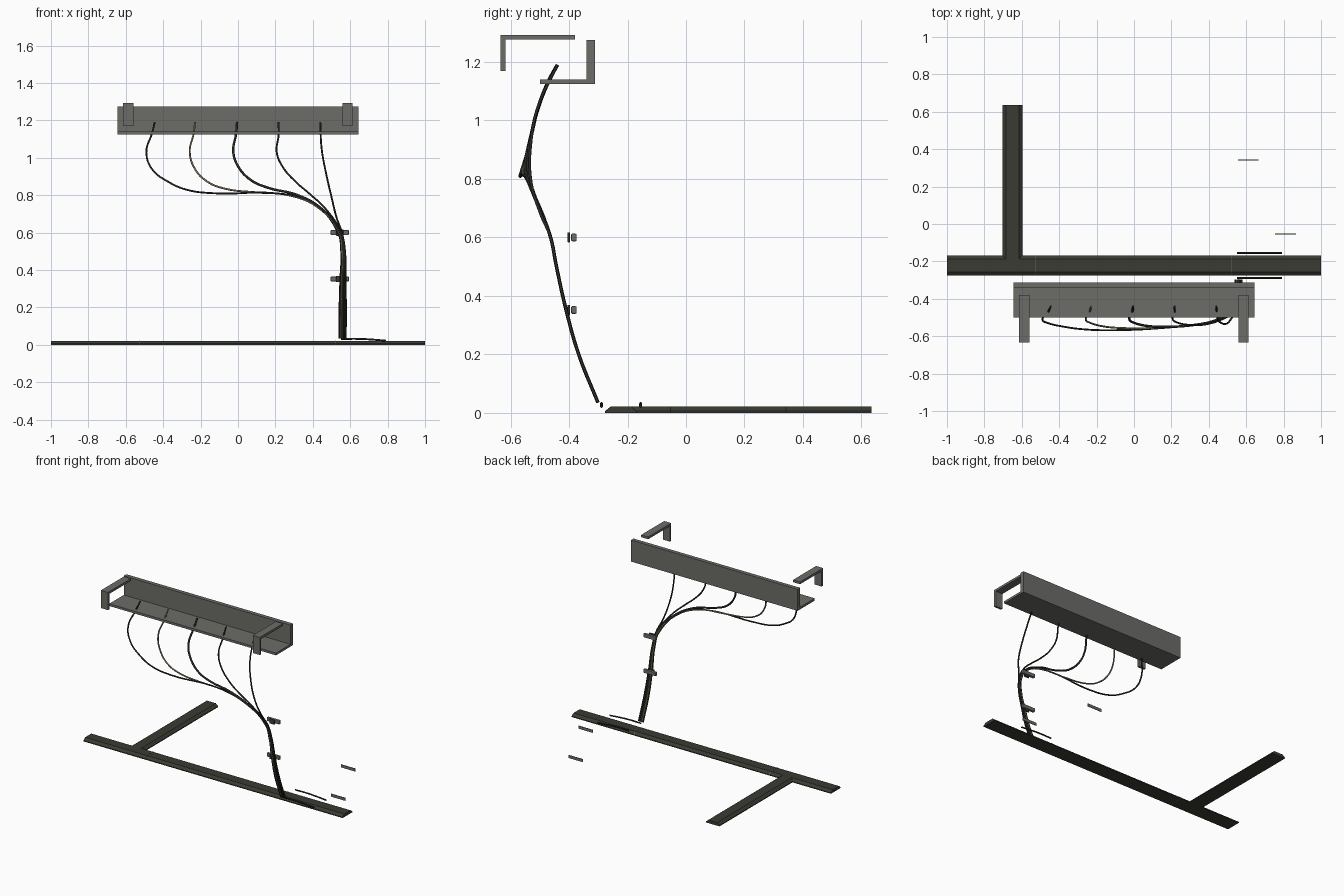
import bpy, bmesh, math
from mathutils import Vector

if "Cube" in bpy.data.objects:
    bpy.data.objects.remove(bpy.data.objects["Cube"])


def material(name, r, g, b):
    m = bpy.data.materials.new(name)
    m.diffuse_color = (r, g, b, 1)
    m.use_nodes = True
    m.node_tree.nodes["Principled BSDF"].inputs["Base Color"].default_value = m.diffuse_color
    return m


GREY = material("steel_grey", 0.15, 0.15, 0.14)
DARK = material("channel_dark", 0.043, 0.043, 0.033)
BLACK = material("cable_black", 0.022, 0.023, 0.018)
TAN = material("cable_tan", 0.24, 0.19, 0.12)


def add(name, mesh, mat):
    mesh.materials.clear()
    mesh.materials.append(mat)
    ob = bpy.data.objects.new(name, mesh)
    bpy.context.collection.objects.link(ob)
    return ob


def box(name, lo, hi, mat, bevel=0):
    bm = bmesh.new()
    bmesh.ops.create_cube(bm, size=1)
    for v in bm.verts:
        v.co = [(a + b) / 2 + c * (b - a) for a, b, c in zip(lo, hi, v.co)]
    if bevel:
        bmesh.ops.bevel(bm, geom=bm.edges[:], offset=bevel, segments=2,
                        profile=0.5, affect='EDGES')
    me = bpy.data.meshes.new(name)
    bm.to_mesh(me)
    bm.free()
    return add(name, me, mat)


def prism(name, profile, start, along, side, mat):
    """Extrude a (sideways, up) profile from start along a vector."""
    bm = bmesh.new()
    start, along, side = Vector(start), Vector(along), Vector(side)
    f = bm.faces.new([bm.verts.new(start + side * s + Vector((0, 0, z))) for s, z in profile])
    r = bmesh.ops.extrude_face_region(bm, geom=[f])
    bmesh.ops.translate(bm, vec=along, verts=[v for v in r['geom'] if isinstance(v, bmesh.types.BMVert)])
    bmesh.ops.recalc_face_normals(bm, faces=bm.faces[:])
    me = bpy.data.meshes.new(name)
    bm.to_mesh(me)
    bm.free()
    return add(name, me, mat)


def cable(name, pts, radius, mat):
    cu = bpy.data.curves.new(name, 'CURVE')
    cu.dimensions = '3D'
    cu.bevel_depth = radius
    cu.bevel_resolution = 2
    cu.resolution_u = 6
    cu.use_fill_caps = True
    sp = cu.splines.new('BEZIER')
    sp.bezier_points.add(len(pts) - 1)
    for bp, p in zip(sp.bezier_points, pts):
        bp.co = p
        bp.handle_left_type = bp.handle_right_type = 'AUTO'
    tmp = bpy.data.objects.new(name + "_path", cu)
    bpy.context.collection.objects.link(tmp)
    bpy.context.view_layer.update()
    me = bpy.data.meshes.new_from_object(tmp.evaluated_get(bpy.context.evaluated_depsgraph_get()))
    bpy.data.objects.remove(tmp)
    me.shade_smooth()
    return add(name, me, mat)


# Under-desk cable tray, an L-shaped sheet
prism("cable_tray", [(-0.50, 1.125), (-0.312, 1.125), (-0.312, 1.275), (-0.34, 1.275),
                     (-0.34, 1.141), (-0.50, 1.141)],
      (-0.643, 0, 0), (1.286, 0, 0), (0, 1, 0), GREY)

# Two hanging brackets
for side, x in (("left", -0.587), ("right", 0.585)):
    prism(side + "_bracket", [(-0.634, 1.17), (-0.618, 1.17), (-0.618, 1.277),
                              (-0.38, 1.277), (-0.38, 1.293), (-0.634, 1.293)],
          (x - 0.027, 0, 0), (0.054, 0, 0), (0, 1, 0), GREY)

# Floor channels with sloped shoulders
shape = [(-0.053, 0), (0.053, 0), (0.053, 0.006), (0.034, 0.021), (-0.034, 0.021), (-0.053, 0.006)]
prism("floor_channel", shape, (-1, -0.222, 0), (2, 0, 0), (0, 1, 0), DARK)
prism("branch_channel", shape, (-0.65, -0.19, 0), (0, 0.825, 0), (1, 0, 0), DARK)

# Joint plates across the channel and loose end plates
for i, x in enumerate((-0.525, 0.52)):
    prism("joint_plate_%d" % i, [(s * 1.03, z * 1.06) for s, z in shape],
          (x - 0.002, -0.222, 0), (0.004, 0, 0), (0, 1, 0), GREY)
for i, (x, y) in enumerate(((0.61, 0.342), (0.81, -0.053))):
    box("end_plate_%d" % i, (x - 0.055, y - 0.002, 0), (x + 0.055, y + 0.002, 0.02), GREY)

# Clips that guide the bundle
for i, z in enumerate((0.6, 0.352)):
    box("clip_body_%d" % i, (0.495, -0.393, z - 0.013), (0.593, -0.374, z + 0.013), GREY, 0.004)
    box("clip_strap_%d" % i, (0.525, -0.405, z - 0.017), (0.563, -0.397, z + 0.017), DARK, 0.002)

# Device cables: (x, y, z) from the tray to the shared bundle
heads = [
    [(-0.445, -.44, 1.19), (-0.46, -.472, 1.13), (-0.49, -.51, 1.03), (-0.46, -.53, 0.94),
     (-0.37, -.55, 0.87), (-0.27, -.563, 0.828), (-0.12, -.568, 0.81), (0.2, -.552, 0.81),
     (0.38, -.53, 0.77)],
    [(-0.23, -.44, 1.19), (-0.237, -.472, 1.13), (-0.258, -.51, 1.03), (-0.23, -.53, 0.94),
     (-0.16, -.548, 0.87), (-0.07, -.556, 0.835), (0.1, -.556, 0.815), (0.27, -.545, 0.80),
     (0.42, -.52, 0.74)],
    [(-0.005, -.44, 1.19), (-0.01, -.472, 1.13), (-0.025, -.51, 1.03), (0, -.528, 0.955),
     (0.07, -.545, 0.88), (0.16, -.55, 0.84), (0.32, -.54, 0.80), (0.45, -.512, 0.725)],
    [(0.217, -.44, 1.19), (0.217, -.478, 1.12), (0.207, -.51, 1.03), (0.24, -.53, 0.95),
     (0.31, -.54, 0.87), (0.38, -.537, 0.81), (0.47, -.51, 0.725)],
    [(0.44, -.44, 1.19), (0.447, -.505, 1.05), (0.468, -.53, 0.93), (0.50, -.53, 0.79),
     (0.527, -.497, 0.68)],
]
for i, head in enumerate(heads):
    o = (i - 2) * 0.0085
    tail = [(0.545 + o * 0.6, -.463, 0.6), (0.562 + o * 0.6, -.443, 0.5),
            (0.561 + o * 0.8, -.41, 0.352), (0.56 + o, -.367, 0.2), (0.559 + o, -.301, 0.035)]
    cable("device_cable_%d" % (i + 1), head + tail, 0.0065 if i == 2 else 0.005,
          TAN if i == 1 else BLACK)

# Short floor cables beside the channel
for name, y in (("front_floor_cable", -0.289), ("rear_floor_cable", -0.155)):
    cable(name, [(0.55, y, 0.031), (0.64, y, 0.032), (0.72, y, 0.028), (0.79, y, 0.022)],
          0.005, BLACK)
